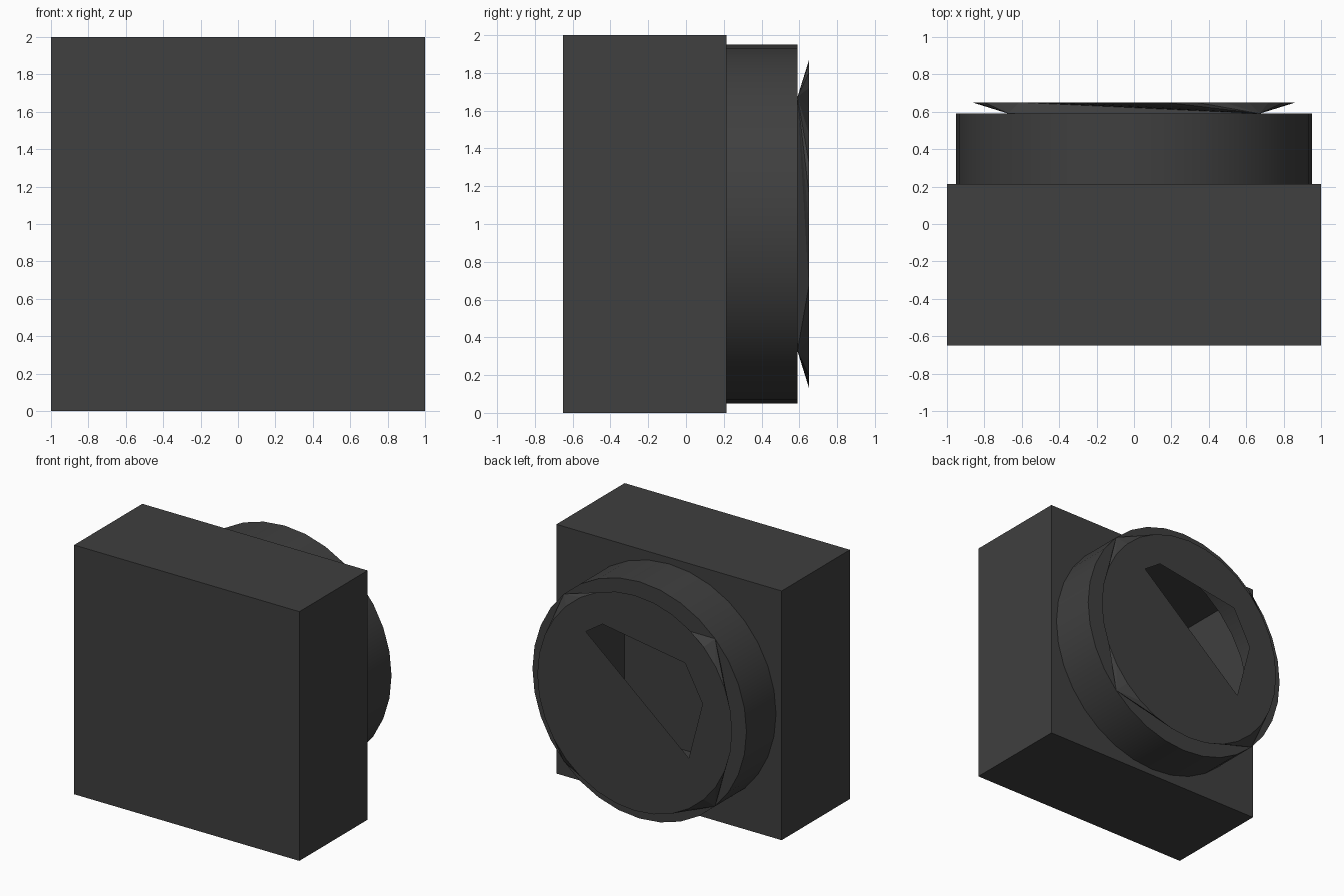
import bpy
import bmesh
import math

cube = bpy.data.objects.get("Cube")
if cube:
    bpy.data.objects.remove(cube, do_unlink=True)

SEG = 32
Y_FRONT, Y_BODY, Y_COLLAR, Y_CAP = -0.65, 0.215, 0.59, 0.65
R_COLLAR, R_CAP = 0.95, 0.865

charcoal = bpy.data.materials.new("charcoal plastic")
charcoal.use_nodes = True
COLOR = (0.05, 0.05, 0.05, 1.0)
charcoal.diffuse_color = COLOR
charcoal.node_tree.nodes["Principled BSDF"].inputs["Base Color"].default_value = COLOR


def ring(bm, radius, y, n=SEG, start=0.0):
    """Circle of vertices facing the y axis, centred at z = 1."""
    angles = [start + 2 * math.pi * i / n for i in range(n)]
    return [bm.verts.new((radius * math.cos(a), y, 1 + radius * math.sin(a))) for a in angles]


def loop_edges(bm, verts):
    """Closed loop of edges through the vertices."""
    edges = []
    for i, v in enumerate(verts):
        pair = (v, verts[(i + 1) % len(verts)])
        edges.append(bm.edges.get(pair) or bm.edges.new(pair))
    return edges


def walls(bm, a, b):
    """Quads between two rings of equal length."""
    for i in range(len(a)):
        j = (i + 1) % len(a)
        bm.faces.new((a[i], a[j], b[j], b[i]))


def plate_with_hole(bm, outer, hole):
    bmesh.ops.triangle_fill(bm, use_beauty=True, use_dissolve=False, normal=(0, 1, 0),
                            edges=loop_edges(bm, outer) + loop_edges(bm, hole))


def finish(bm, name, smooth=False):
    bmesh.ops.recalc_face_normals(bm, faces=bm.faces[:])
    # Plates facing the back must point outwards
    bm.normal_update()
    if sum(f.normal.y * f.calc_area() for f in bm.faces
           if abs(f.normal.y) > 0.99 and f.calc_center_median().y > 0.2) < 0:
        bmesh.ops.reverse_faces(bm, faces=bm.faces[:])
    mesh = bpy.data.meshes.new(name)
    bm.to_mesh(mesh)
    bm.free()
    mesh.materials.append(charcoal)
    obj = bpy.data.objects.new(name, mesh)
    bpy.context.collection.objects.link(obj)
    if smooth:
        bpy.ops.object.select_all(action='DESELECT')
        obj.select_set(True)
        bpy.context.view_layer.objects.active = obj
        bpy.ops.object.shade_smooth_by_angle(angle=math.radians(30))
    return obj


# Hollow square body with a round opening at the back
bm = bmesh.new()
front = ring(bm, math.sqrt(2), Y_FRONT, 4, math.pi / 4)
back = ring(bm, math.sqrt(2), Y_BODY, 4, math.pi / 4)
bm.faces.new(front)
walls(bm, front, back)
plate_with_hole(bm, back, ring(bm, R_COLLAR, Y_BODY))
finish(bm, "body")

# Round collar; its end is closed except for an inscribed square opening
bm = bmesh.new()
base = ring(bm, R_COLLAR, Y_BODY)
rim = ring(bm, R_COLLAR, Y_COLLAR)
walls(bm, base, rim)
Q = SEG // 4
for k in range(4):
    start = SEG // 8 + k * Q
    bm.faces.new([rim[(start + i) % SEG] for i in range(Q + 1)])
finish(bm, "collar", smooth=True)

# Cap flaring from the square opening to a disc
bm = bmesh.new()
corners = ring(bm, R_COLLAR, Y_COLLAR, 4, math.pi / 4)
disc = ring(bm, R_CAP, Y_CAP)
# Each corner fans out to its own arc of the disc edge (segment indices)
breaks = [-2, 12, 16, 24, 30]
for k in range(4):
    for i in range(breaks[k], breaks[k + 1]):
        bm.faces.new((corners[k], disc[i % SEG], disc[(i + 1) % SEG]))
    bm.faces.new((corners[k], disc[breaks[k + 1] % SEG], corners[(k + 1) % 4]))

# Half-round slot cut through the disc
slot_profile = [(0.435, 1.457), (0.287, 1.556), (-0.447, 1.44), (-0.602, 1.152), (-0.48, 0.686)]
slot = [bm.verts.new((x, Y_CAP, z)) for x, z in slot_profile]
plate_with_hole(bm, disc, slot)
finish(bm, "slotted_cap")
